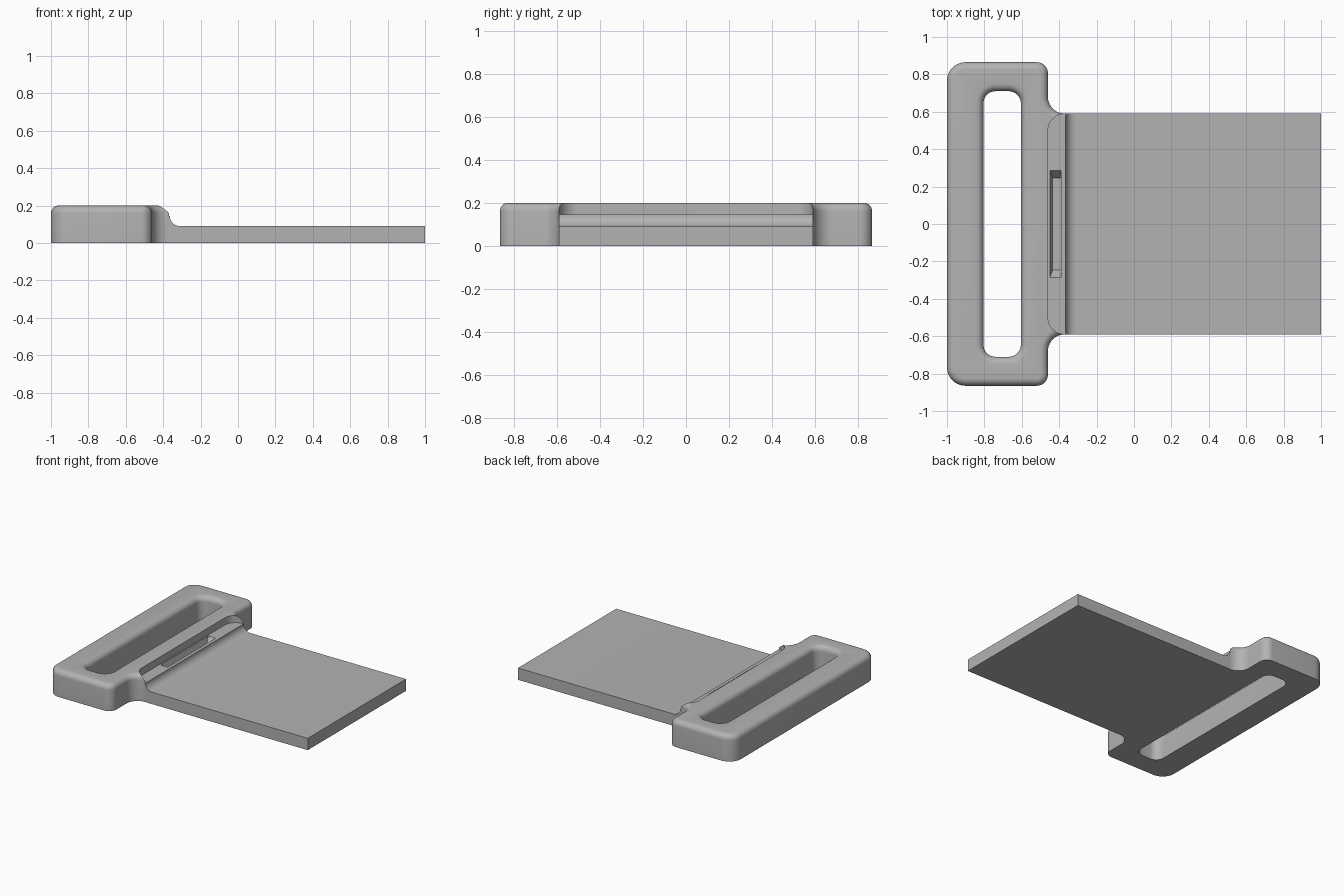
import bpy
import bmesh
from math import sin, cos, pi, radians

if "Cube" in bpy.data.objects:
    bpy.data.objects.remove(bpy.data.objects["Cube"], do_unlink=True)

HEIGHT, ROUND, SHELF, PLATE = 0.2, 0.04, 0.145, 0.09
NECK_X, HALF_W, FILLET = -0.37, 0.59, 0.09

grey = bpy.data.materials.new("plain grey")
grey.use_nodes = True
grey.diffuse_color = (0.45, 0.45, 0.45, 1)
grey.node_tree.nodes["Principled BSDF"].inputs["Base Color"].default_value = (0.45, 0.45, 0.45, 1)


def arc(cx, cy, r, start, end, n=10):
    angles = [radians(start + (end - start) * i / n) for i in range(n + 1)]
    return [(cx + r * cos(a), cy + r * sin(a)) for a in angles]


def mirrored(half):
    """Close a half outline by mirroring it across y = 0."""
    return half + [(x, -y) for x, y in reversed(half)]


def rounded_rect(cx, hx, hy, r):
    return mirrored(arc(cx + hx - r, hy - r, r, 0, 90) + arc(cx - hx + r, hy - r, r, 90, 180))


def at_z(outline, z):
    return [(x, y, z) for x, y in outline]


def loft(name, loops, round_edge=None):
    """Skin matching loops into a closed solid, rounding the chosen edges."""
    bm = bmesh.new()
    rings = [[bm.verts.new(p) for p in loop] for loop in loops]
    n = len(rings[0])
    for low, high in zip(rings, rings[1:]):
        for i in range(n):
            j = (i + 1) % n
            bm.faces.new((low[i], low[j], high[j], high[i]))
    bm.faces.new(rings[0])
    bm.faces.new(rings[-1])
    bmesh.ops.recalc_face_normals(bm, faces=bm.faces)
    if round_edge:
        bmesh.ops.bevel(bm, geom=[e for e in bm.edges if round_edge(e)], offset=ROUND,
                        segments=6, profile=0.5, affect='EDGES')
    mesh = bpy.data.meshes.new(name)
    bm.to_mesh(mesh)
    bm.free()
    mesh.materials.append(grey)
    obj = bpy.data.objects.new(name, mesh)
    bpy.context.collection.objects.link(obj)
    return obj


def activate(obj):
    bpy.ops.object.select_all(action='DESELECT')
    obj.select_set(True)
    bpy.context.view_layer.objects.active = obj


def cut(obj, cutter):
    activate(obj)
    mod = obj.modifiers.new("cut", 'BOOLEAN')
    mod.operation, mod.solver, mod.object = 'DIFFERENCE', 'EXACT', cutter
    bpy.ops.object.modifier_apply(modifier=mod.name)
    bpy.data.objects.remove(cutter, do_unlink=True)


# Frame: rounded block with concave shoulders, top rim rounded except at the neck
outline = mirrored(arc(NECK_X, HALF_W + FILLET, FILLET, 270, 180)
                   + arc(-0.52, 0.805, 0.06, 0, 90)
                   + arc(-0.9, 0.765, 0.1, 90, 180))


def is_rim(edge):
    on_top = all(v.co.z > HEIGHT - 0.001 for v in edge.verts)
    at_neck = all(abs(v.co.x - NECK_X) < 0.001 for v in edge.verts)
    return on_top and not at_neck


frame = loft("frame", [at_z(outline, 0), at_z(outline, HEIGHT)], is_rim)

# Long opening with a rounded upper lip
lip = [(0, -0.1), (0, HEIGHT - ROUND)]
for i in range(1, 7):
    a = i / 6 * pi / 2
    lip.append((ROUND * (1 - cos(a)), HEIGHT - ROUND + ROUND * sin(a)))
lip.append((ROUND, HEIGHT + 0.1))
cut(frame, loft("opening_cutter", [
    at_z(rounded_rect(-0.705, 0.1 + d, 0.71 + d, 0.065 + d), z) for d, z in lip]))

# Recessed shelf behind the neck
recess = mirrored([(0, 0.65), (NECK_X, 0.65)]
                  + arc(NECK_X, HALF_W - FILLET, FILLET, 90, 180))
cut(frame, loft("shelf_cutter", [at_z(recess, SHELF), at_z(recess, HEIGHT + 0.1)]))

# Narrow slot in the shelf, with sloped back and ends
def slot(x_back, half_y, z):
    return at_z(mirrored([(-0.39, half_y), (x_back, half_y)]), z)


cut(frame, loft("slot_cutter", [slot(-0.435, 0.245, 0.095), slot(-0.45, 0.287, SHELF),
                                slot(-0.45, 0.287, SHELF + 0.02)]))

# Flat tongue with a concave rise up to the shelf
rise = SHELF - PLATE
profile = [(NECK_X, 0), (1, 0), (1, PLATE)] + arc(NECK_X + 0.005 + rise, SHELF, rise, 270, 180) + [(NECK_X, SHELF)]
tongue = loft("tongue", [[(x, y, z) for x, z in profile] for y in (-HALF_W, HALF_W)])

for part in (frame, tongue):
    activate(part)
    bpy.ops.object.shade_smooth_by_angle(angle=radians(30))
